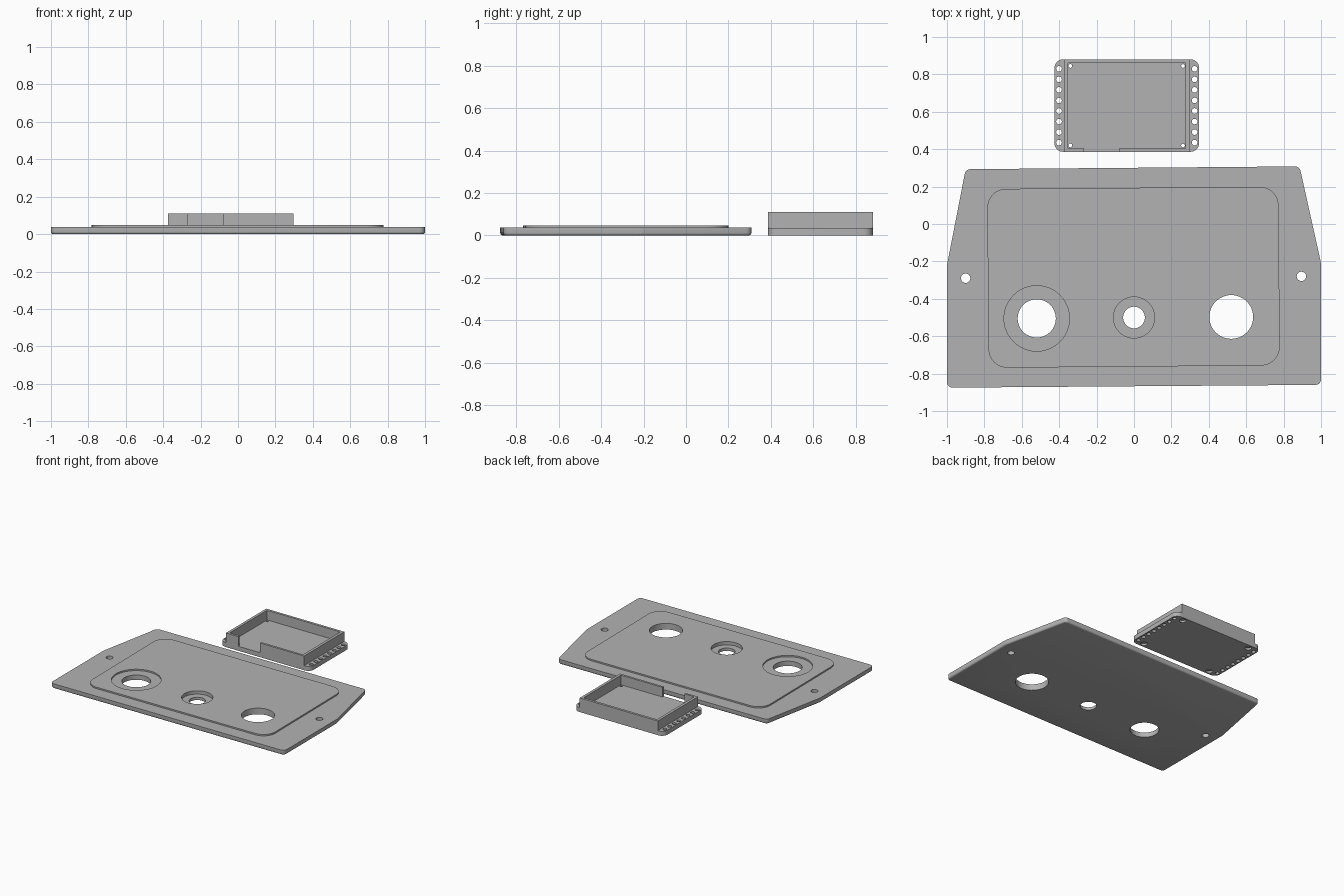
import bpy, bmesh, math
from mathutils import Vector

if "Cube" in bpy.data.objects:
    bpy.data.objects.remove(bpy.data.objects["Cube"])

grey = bpy.data.materials.new("plain grey")
grey.diffuse_color = (0.45, 0.45, 0.45, 1)
grey.use_nodes = True
grey.node_tree.nodes["Principled BSDF"].inputs["Base Color"].default_value = grey.diffuse_color


def rounded(points, radii, steps=8):
    """Counter-clockwise outline with a true arc at each corner."""
    out = []
    n = len(points)
    for i, r in enumerate(radii):
        p = Vector(points[i])
        a = (Vector(points[i - 1]) - p).normalized()
        b = (Vector(points[(i + 1) % n]) - p).normalized()
        if r == 0:
            out.append(p)
            continue
        half = a.angle(b) / 2
        c = p + (a + b).normalized() * r / math.sin(half)
        s, e = p + a * r / math.tan(half) - c, p + b * r / math.tan(half) - c
        sweep = s.angle(e)
        for k in range(steps + 1):
            t = k / steps
            out.append(c + (s * math.sin((1 - t) * sweep) + e * math.sin(t * sweep)) / math.sin(sweep))
    return out


def rect(x0, x1, y0, y1, r=0):
    return rounded([(x0, y0), (x1, y0), (x1, y1), (x0, y1)], [r] * 4)


def circle(x, y, r, n=48):
    return [Vector((x + r * math.cos(2 * math.pi * k / n), y + r * math.sin(2 * math.pi * k / n))) for k in range(n)]


def prism(bm, outline, z0, z1):
    base = bm.faces.new([bm.verts.new((p.x, p.y, z0)) for p in outline])
    side = bmesh.ops.extrude_face_region(bm, geom=[base])["geom"]
    bmesh.ops.translate(bm, verts=[v for v in side if isinstance(v, bmesh.types.BMVert)], vec=(0, 0, z1 - z0))
    bmesh.ops.recalc_face_normals(bm, faces=bm.faces)


def solid(name, prisms):
    bm = bmesh.new()
    for p in prisms:
        prism(bm, *p)
    me = bpy.data.meshes.new(name)
    bm.to_mesh(me)
    bm.free()
    me.materials.append(grey)
    ob = bpy.data.objects.new(name, me)
    bpy.context.collection.objects.link(ob)
    return ob


def boolean(ob, other, op):
    m = ob.modifiers.new(op.lower(), "BOOLEAN")
    m.operation, m.object, m.solver = op, other, "EXACT"
    bpy.ops.object.select_all(action="DESELECT")
    bpy.context.view_layer.objects.active = ob
    ob.select_set(True)
    bpy.ops.object.modifier_apply(modifier=m.name)
    bpy.data.objects.remove(other)


def finish(ob):
    bpy.ops.object.select_all(action="DESELECT")
    bpy.context.view_layer.objects.active = ob
    ob.select_set(True)
    bpy.ops.object.shade_smooth_by_angle(angle=math.radians(30))


# Main plate: tapered outline with a rounded lower rim
outline = [(-1, -0.875), (1, -0.86), (1, -0.21), (0.885, 0.308), (-0.9, 0.293), (-1, -0.22)]
plate = solid("face_plate", [(rounded(outline, [0.03, 0.03, 0.15, 0.03, 0.03, 0.15]), 0, 0.037)])
bev = plate.modifiers.new("rim", "BEVEL")
bev.width, bev.segments, bev.limit_method = 0.012, 3, "WEIGHT"
weights = plate.data.attributes.new("bevel_weight_edge", "FLOAT", "EDGE")
for e in plate.data.edges:
    weights.data[e.index].value = float(all(plate.data.vertices[v].co.z < 0.001 for v in e.vertices))
bpy.context.view_layer.objects.active = plate
bpy.ops.object.modifier_apply(modifier=bev.name)

# Raised panel, very slightly turned
panel_outline = rounded([(-0.777, -0.769), (0.78, -0.756), (0.772, 0.2), (-0.785, 0.187)], [0.1] * 4)
boolean(plate, solid("raised_panel", [(panel_outline, 0.02, 0.048)]), "UNION")

# Through holes, then the wider stepped recesses
holes = [(-0.52, -0.505, 0.102), (0, -0.5, 0.058), (0.52, -0.497, 0.117),
         (-0.9, -0.29, 0.025), (0.895, -0.28, 0.025)]
boolean(plate, solid("hole_cutter", [(circle(*h), -0.1, 0.2) for h in holes]), "DIFFERENCE")
recesses = [(circle(-0.52, -0.505, 0.175), 0.037, 0.2), (circle(0, -0.5, 0.11), 0.022, 0.2)]
boolean(plate, solid("recess_cutter", recesses), "DIFFERENCE")
finish(plate)

# Box: flanged base, walls, cavity and front cable notch
box = solid("flanged_box", [(rect(-0.425, 0.348, 0.386, 0.88, 0.045), 0, 0.035)])
boolean(box, solid("box_walls", [(rect(-0.374, 0.297, 0.386, 0.88), 0.01, 0.11)]), "UNION")
boolean(box, solid("cavity_cutter", [(rect(-0.353, 0.276, 0.403, 0.861), 0.035, 0.2)]), "DIFFERENCE")
boolean(box, solid("notch_cutter", [(rect(-0.268, -0.08, 0.3, 0.45), 0.035, 0.2)]), "DIFFERENCE")

# Rows of flange holes, corner screw holes and their recesses underneath
screws = [(x, y) for x in (-0.34, 0.262) for y in (0.42, 0.845)]
drill = [(circle(x, 0.435 + 0.0564 * k, 0.015, 20), -0.1, 0.2) for x in (-0.401, 0.324) for k in range(8)]
drill += [(circle(x, y, 0.01, 20), -0.1, 0.2) for x, y in screws]
boolean(box, solid("drill_cutter", drill), "DIFFERENCE")
boolean(box, solid("screw_recess_cutter", [(circle(x, y, 0.024, 24), -0.1, 0.015) for x, y in screws]), "DIFFERENCE")
finish(box)
